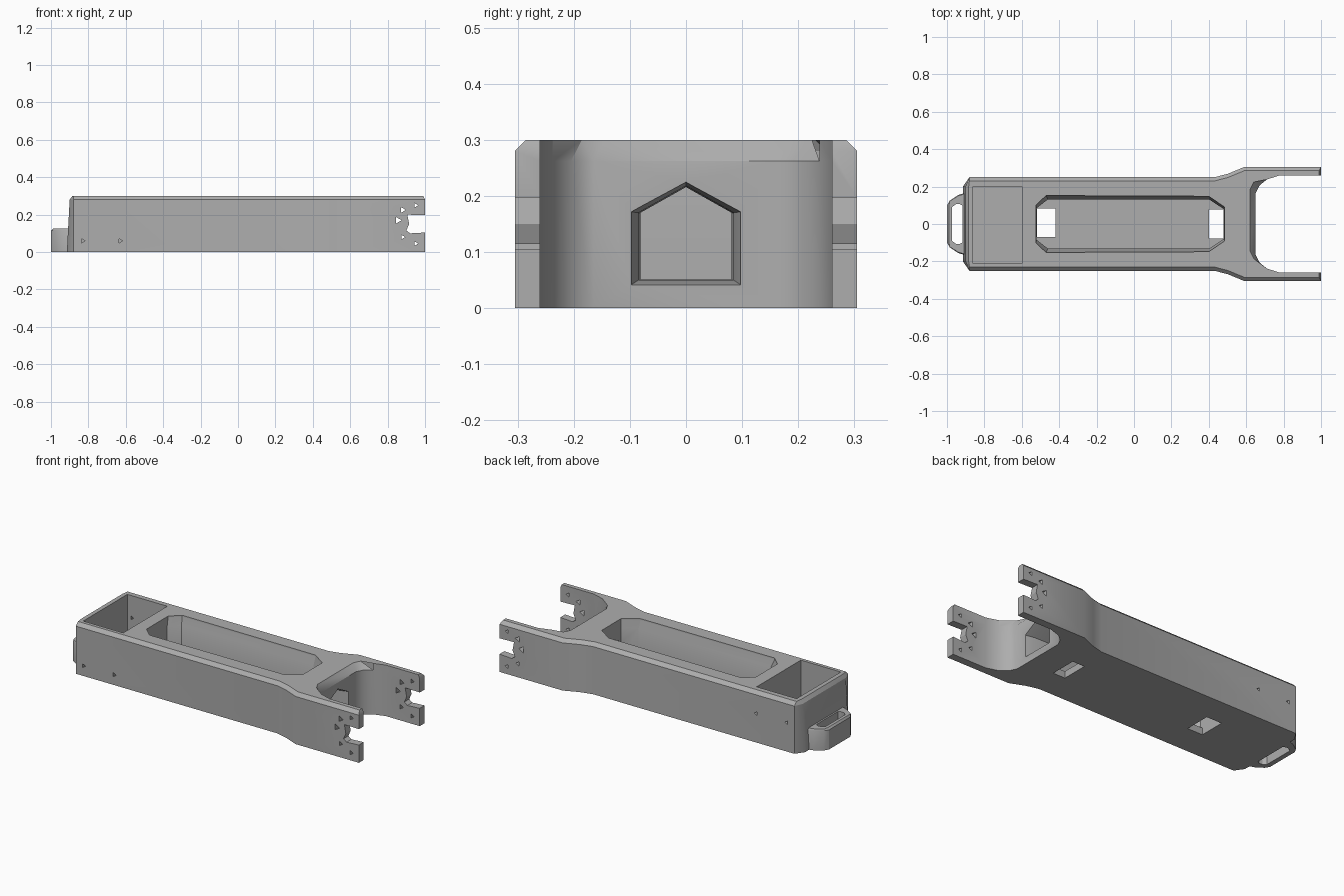
import bpy, bmesh, math

if "Cube" in bpy.data.objects:
    bpy.data.objects.remove(bpy.data.objects["Cube"], do_unlink=True)

grey = bpy.data.materials.new("plain grey")
grey.use_nodes = True
grey.diffuse_color = (0.42, 0.42, 0.42, 1)
grey.node_tree.nodes["Principled BSDF"].inputs["Base Color"].default_value = (0.42, 0.42, 0.42, 1)


def loft(name, rings):
    """Closed solid through rings with equal point counts."""
    bm = bmesh.new()
    loops = [[bm.verts.new(p) for p in ring] for ring in rings]
    n = len(loops[0])
    for a, b in zip(loops, loops[1:]):
        for i in range(n):
            j = (i + 1) % n
            bm.faces.new((a[i], a[j], b[j], b[i]))
    bm.faces.new(loops[0])
    bm.faces.new(loops[-1])
    bmesh.ops.recalc_face_normals(bm, faces=bm.faces)
    mesh = bpy.data.meshes.new(name)
    bm.to_mesh(mesh)
    bm.free()
    mesh.materials.append(grey)
    obj = bpy.data.objects.new(name, mesh)
    bpy.context.collection.objects.link(obj)
    return obj


def mirrored(half):
    """Complete an outline given on the +y side."""
    return half + [(x, -y) for x, y in reversed(half)]


def flat(pts, z):
    return [(x, y, z) for x, y in pts]


def box(name, x0, x1, y0, y1, z0, z1):
    pts = [(x0, y0), (x1, y0), (x1, y1), (x0, y1)]
    return loft(name, [flat(pts, z0), flat(pts, z1)])


def combine(target, tool, operation="DIFFERENCE"):
    mod = target.modifiers.new("combine", "BOOLEAN")
    mod.operation = operation
    mod.solver = "EXACT"
    mod.object = tool
    bpy.context.view_layer.objects.active = target
    bpy.ops.object.modifier_apply(modifier=mod.name)
    bpy.data.objects.remove(tool, do_unlink=True)


# Long body with flared fork end and chamfered top rim
side = [(-0.88, 0.25), (0.43, 0.25), (0.5, 0.268), (0.59, 0.305), (1.0, 0.305)]
base = mirrored([(-0.915, 0.2)] + side)
wall = mirrored([(-0.9, 0.2)] + side)
rim = mirrored([(-0.885, 0.19)] + [(min(x, 0.99), y - 0.02) for x, y in side])
body = loft("tray_body", [flat(base, 0), flat(wall, 0.28), flat(rim, 0.3)])

# Fork gap with rounded inner corners and a sloped upper lip
low = mirrored([(1.1, 0.26), (0.78, 0.26), (0.71, 0.238), (0.67, 0.205), (0.65, 0.165)])
lip = [(x - 0.03 if x < 0.7 else x, y + 0.02 if x < 0.7 else y) for x, y in low]
combine(body, loft("fork_gap", [flat(low, -0.1), flat(low, 0.262), flat(lip, 0.301), flat(lip, 0.4)]))

# Square storage bin
combine(body, box("bin_cut", -0.86, -0.6, -0.21, 0.2, 0.03, 0.4))

# Long pocket with clipped corners
floor = mirrored([(-0.52, 0.085), (-0.46, 0.132), (0.4, 0.132), (0.48, 0.08)])
top = mirrored([(-0.525, 0.1), (-0.47, 0.152), (0.4, 0.148), (0.485, 0.09)])
combine(body, loft("pocket_cut", [flat(floor, 0.04), flat(floor, 0.25),
                                  flat(top, 0.29), flat(top, 0.4)]))

# Slots through the pocket floor
combine(body, box("rear_slot", -0.519, -0.42, -0.07, 0.084, -0.1, 0.1))
combine(body, box("front_slot", 0.4, 0.478, -0.078, 0.078, -0.1, 0.1))

# Five-sided passage between fork and pocket
def pentagon(x, w, z0, z1, z2):
    return [(x, -w, z0), (x, w, z0), (x, w, z1), (x, 0, z2), (x, -w, z1)]

combine(body, loft("passage_cut", [pentagon(0.44, 0.08, 0.052, 0.17, 0.215),
                                   pentagon(0.6, 0.085, 0.05, 0.17, 0.218),
                                   pentagon(0.66, 0.1, 0.04, 0.172, 0.226)]))

# Notches in both fork tips
notch = [(1.1, 0.11), (0.92, 0.1), (0.9, 0.115), (0.915, 0.15), (0.905, 0.2), (1.1, 0.195)]
combine(body, loft("tip_notch", [[(x, y, z) for x, z in notch] for y in (-0.5, 0.5)]))


# Small three-sided pin holes
def pin_hole(x, z, r, y0, y1):
    tri = [(x + r * math.cos(a), z + r * math.sin(a))
           for a in (0, math.tau / 3, 2 * math.tau / 3)]
    combine(body, loft("pin_hole", [[(px, y, pz) for px, pz in tri] for y in (y0, y1)]))


for x in (-0.83, -0.63):
    pin_hole(x, 0.06, 0.013, -0.4, -0.205)
    pin_hole(x, 0.17, 0.013, 0.195, 0.4)
for y0, y1 in ((-0.4, -0.23), (0.23, 0.4)):
    for x, z, r in ((0.95, 0.25, 0.014), (0.95, 0.045, 0.014), (0.88, 0.08, 0.014),
                    (0.88, 0.225, 0.018), (0.855, 0.17, 0.02)):
        pin_hole(x, z, r, y0, y1)

# Loop on the rear wall
outer = mirrored([(-0.89, 0.17), (-0.94, 0.155), (-0.985, 0.125), (-1.0, 0.1)])
hole = mirrored([(-0.918, 0.1), (-0.935, 0.108), (-0.955, 0.105), (-0.972, 0.09)])
loop = loft("rear_loop", [flat(outer, 0), flat(outer, 0.115),
                          flat([(max(x, -0.99), y * 0.97) for x, y in outer], 0.125)])
combine(loop, loft("loop_hole", [flat(hole, -0.1), flat(hole, 0.3)]))
combine(body, loop, "UNION")

# Smooth the gentle bends only
bpy.ops.object.select_all(action="DESELECT")
body.select_set(True)
bpy.context.view_layer.objects.active = body
bpy.ops.object.shade_smooth_by_angle(angle=math.radians(30))
